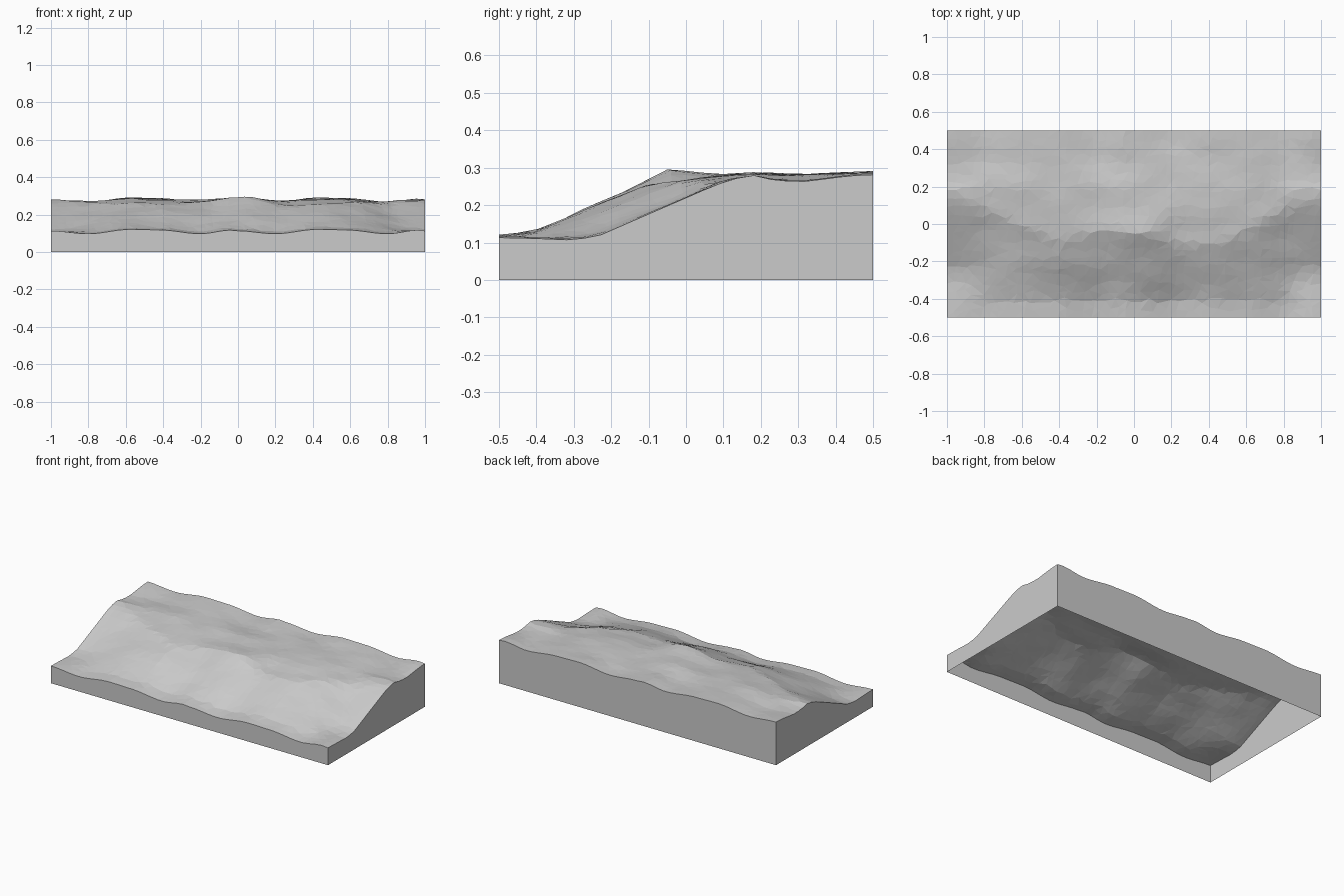
import bpy
import bmesh
import random
from mathutils import Vector, noise

random.seed(4)
COLS, ROWS = 44, 22

# Repeating wave along the front and back rims
WAVE = [(0, .113), (.2, .097), (.42, .121), (.58, .118), (.8, .097), (.96, .117), (1, .113)]
# Height gained from front to back along the two short rims
END = [(-.5, 0), (-.4, -.002), (-.3, -.006), (-.23, .007), (-.12, .055), (0, .107),
       (.08, .142), (.17, .17), (.22, .157), (.3, .149), (.37, .157), (.44, .166), (.5, .168)]
# Position and height of the slope's crest along the length
CREST_Y = [(-1, .15), (-.7, .04), (-.4, -.1), (-.15, -.03), (.07, -.05), (.3, -.11), (.5, -.08), (.75, .04), (1, .15)]
CREST_H = [(-1, .16), (-.4, .142), (-.15, .165), (.07, .185), (.3, .14), (.6, .15), (1, .16)]


def smooth(t):
    t = max(0, min(1, t))
    return t * t * (3 - 2 * t)


def sample(points, x, ease=False):
    for (x0, z0), (x1, z1) in zip(points, points[1:]):
        if x <= x1:
            t = (x - x0) / (x1 - x0)
            return z0 + (z1 - z0) * (smooth(t) if ease else t)
    return points[-1][1]


def height(x, y):
    inside = smooth((1 - abs(x)) / .35)
    middle = [(-.5, 0), (-.41, .01), (sample(CREST_Y, x), sample(CREST_H, x, True)),
              (.2, .17), (.32, .165), (.5, .17)]
    rise = sample(END, y) * (1 - inside) + sample(middle, y) * inside
    rim = min(1 - abs(x), .5 - abs(y))
    bumps = noise.noise(Vector((x * 5, y * 7, 2))) * .009 * smooth(rim / .15)
    wave = sample(WAVE, (x + 1) % 1, True)
    calm = .6 * smooth((.5 - abs(y)) / .25)
    return wave + (.112 - wave) * calm + rise + bumps


default = bpy.data.objects.get("Cube")
if default:
    bpy.data.objects.remove(default, do_unlink=True)

stone = bpy.data.materials.new("light_grey")
stone.use_nodes = True
grey = (.6, .6, .6, 1)
stone.diffuse_color = grey
stone.node_tree.nodes["Principled BSDF"].inputs["Base Color"].default_value = grey

# Uneven sloping ground
bm = bmesh.new()
bmesh.ops.create_grid(bm, x_segments=COLS, y_segments=ROWS, size=1)
for v in bm.verts:
    v.co.y *= .5
    if not v.is_boundary:
        v.co.x += random.uniform(-.35, .35) * 2 / COLS
        v.co.y += random.uniform(-.35, .35) / ROWS
    v.co.z = height(v.co.x, v.co.y)
bmesh.ops.triangulate(bm, faces=bm.faces[:], quad_method='SHORT_EDGE')

# Straight walls around it, open underneath
rim_edges = [e for e in bm.edges if e.is_boundary]
skirt = bmesh.ops.extrude_edge_only(bm, edges=rim_edges)
for item in skirt["geom"]:
    if isinstance(item, bmesh.types.BMVert):
        item.co.z = 0
bmesh.ops.recalc_face_normals(bm, faces=bm.faces[:])
if sum(f.normal.z for f in bm.faces) < 0:
    bmesh.ops.reverse_faces(bm, faces=bm.faces[:])

mesh = bpy.data.meshes.new("hillside_tile")
bm.to_mesh(mesh)
bm.free()
mesh.materials.append(stone)
tile = bpy.data.objects.new("hillside_tile", mesh)
bpy.context.collection.objects.link(tile)
